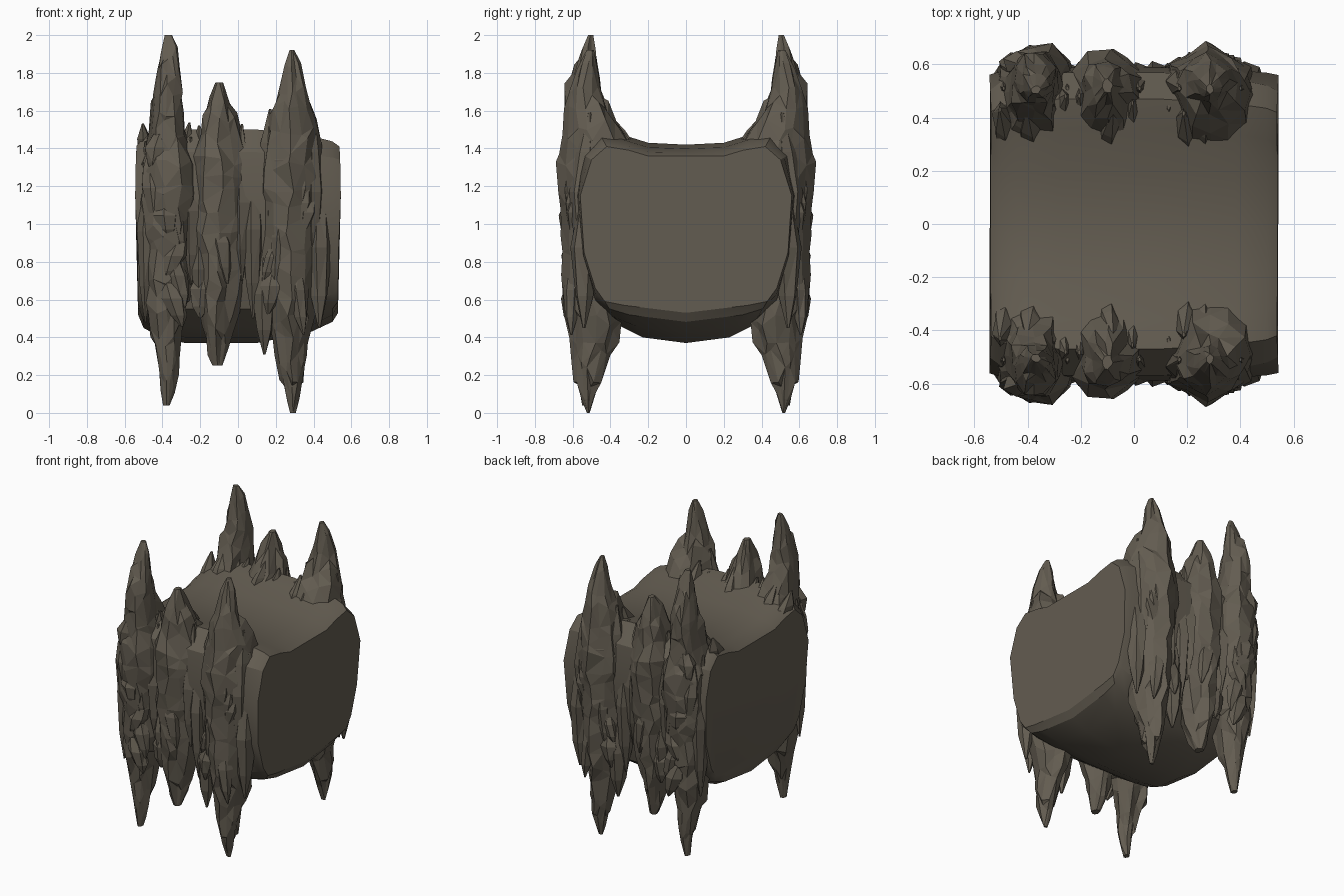
import bpy, bmesh, math, random

if "Cube" in bpy.data.objects:
    bpy.data.objects.remove(bpy.data.objects["Cube"])

random.seed(7)
rock = bpy.data.materials.new("dark brown stone")
rock.diffuse_color = (0.125, 0.108, 0.082, 1)
rock.use_nodes = True
rock.node_tree.nodes["Principled BSDF"].inputs["Base Color"].default_value = rock.diffuse_color


def finish(name, bm, mirror=False):
    bmesh.ops.recalc_face_normals(bm, faces=bm.faces)
    if mirror:
        bmesh.ops.triangulate(bm, faces=bm.faces)
    me = bpy.data.meshes.new(name)
    bm.to_mesh(me)
    bm.free()
    me.materials.append(rock)
    ob = bpy.data.objects.new(name, me)
    bpy.context.collection.objects.link(ob)
    if mirror:
        m = ob.modifiers.new("mirror front to back", 'MIRROR')
        m.use_axis = (False, True, False)
        m.use_mirror_merge = False
    return ob


def loft(bm, rings):
    rows = [[bm.verts.new(p) for p in r] for r in rings]
    n = len(rows[0])
    for a, b in zip(rows, rows[1:]):
        for i in range(n):
            bm.faces.new((a[i], a[(i + 1) % n], b[(i + 1) % n], b[i]))
    bm.faces.new(rows[0])
    bm.faces.new(rows[-1])


def sample(keys, z):
    for a, b in zip(keys, keys[1:]):
        if a[0] <= z <= b[0]:
            t = (z - a[0]) / (b[0] - a[0])
            return [p + (q - p) * t for p, q in zip(a, b)]
    return keys[-1]


# Side profile shared by all spires: (z, outer y, inner y), flaring into the cradle at 1.35
WALL = [(0, -.54, -.51), (.2, -.61, -.45), (.42, -.64, -.35), (.75, -.66, -.36), (1.2, -.69, -.36),
        (1.34, -.7, -.25), (1.45, -.69, -.29), (1.55, -.67, -.37), (1.7, -.65, -.44),
        (1.85, -.59, -.46), (2, -.52, -.49)]


def spire(bm, keys, inset, step=0.1, sides=12, jit=0.16):
    """Rough stone column; keys are (z, centre x, half width)."""
    z0, z1 = keys[0][0], keys[-1][0]
    n = round((z1 - z0) / step)
    flute = [1 + random.uniform(-jit, jit * 0.5) for _ in range(sides)]
    rings = []
    for k in range(n + 1):
        z = z0 + (z1 - z0) * k / n
        _, cx, w = sample(keys, z)
        _, yo, yi = sample(WALL, z)
        yo += inset
        cy, d = (yo + yi) / 2, min((yi - yo) / 2, 1.3 * w)
        ring = []
        for i in range(sides):
            a = math.tau * (i + random.uniform(-.25, .25)) / sides
            flute[i] = min(1.06, max(.82, flute[i] + random.uniform(-.06, .06)))
            r = flute[i] * (1 + random.uniform(-jit, jit) * 0.5)
            dz = random.uniform(-.45, .45) * step if 0 < k < n else 0
            ring.append((cx + w * r * math.cos(a), cy + d * r * math.sin(a), z + dz))
        rings.append(ring)
    loft(bm, rings)


def shard(bm, x, y, z0, z1, w, d, top=0.0, lean=0.0):
    """Pointed sliver from z0 to z1, widest in the middle; top shifts its tip in y."""
    h = z1 - z0
    rings = []
    for t, r in ((0, .1), (.2, .65), (.5, 1), (.75, .7), (1, .1)):
        s = max(0, t - .4) / .6
        rings.append([(x + lean * (t - .5) + w * r * math.cos(math.tau * i / 6 + .3) * random.uniform(.8, 1.15),
                       y + top * s + d * r * math.sin(math.tau * i / 6 + .3) * random.uniform(.85, 1.1),
                       z0 + h * t) for i in range(6)])
    loft(bm, rings)


# Cradle-shaped body: half profiles (y, z) lofted along x
FULL = [(0, .37), (.23, .4), (.35, .46), (.48, .55), (.55, .8), (.59, 1.15),
        (.57, 1.38), (.47, 1.5), (.36, 1.48), (.2, 1.43), (0, 1.42)]
END = [(0, .53), (.33, .57), (.43, .59), (.48, .66), (.54, .85), (.56, 1.15),
       (.5, 1.34), (.42, 1.41), (.3, 1.39), (.2, 1.36), (0, 1.36)]


def section(x, t, belly=0):
    half = [(a[0] + (b[0] - a[0]) * t, a[1] + (b[1] - a[1]) * t) for a, b in zip(FULL, END)]
    ring = half + [(-y, z) for y, z in half[-2:0:-1]]
    # belly pushes the side wall outward at mid height
    return [(x + belly * math.exp(-((z - 1.2) / .25) ** 2), y, z) for y, z in ring]


bm = bmesh.new()
loft(bm, [section(-.53, .95, -.015), section(-.5, .5), section(-.4, .15), section(-.28, 0),
          section(.1, 0), section(.38, .35), section(.5, .7), section(.53, 1, .015)])
body = finish("cradle_body", bm)
bpy.context.view_layer.objects.active = body
body.select_set(True)
bpy.ops.object.shade_smooth_by_angle(angle=math.radians(30))
body.select_set(False)

# Main spires along the front, mirrored to the back
LEFT = [(.04, -.38, .02), (.2, -.37, .05), (.42, -.38, .09), (.7, -.385, .135), (1.3, -.38, .165),
        (1.5, -.38, .11), (1.7, -.375, .085), (1.88, -.37, .06), (2, -.37, .02)]
MIDDLE = [(.25, -.11, .025), (.4, -.11, .07), (.65, -.1, .125), (1, -.095, .155), (1.35, -.095, .155),
          (1.5, -.1, .11), (1.63, -.105, .065), (1.75, -.1, .02)]
RIGHT = [(0, .29, .015), (.2, .285, .06), (.42, .28, .1), (.75, .275, .175), (1.35, .28, .185),
         (1.5, .28, .14), (1.7, .285, .075), (1.82, .285, .045), (1.92, .285, .015)]
for name, keys, inset in (("tall_left_spire", LEFT, 0), ("short_middle_spire", MIDDLE, .04),
                          ("tall_right_spire", RIGHT, .015)):
    bm = bmesh.new()
    spire(bm, keys, inset)
    finish(name, bm, True)

# Small side peaks and hanging points between the main spires
bm = bmesh.new()
for x, z0, z1, w in ((.14, .31, .95, .07), (.02, .7, 1.53, .06), (.17, .9, 1.61, .07),
                     (.4, .75, 1.59, .06), (-.25, .68, 1.46, .06), (.08, .5, 1.44, .06),
                     (-.49, .48, 1.44, .05), (.43, .45, 1.3, .07), (-.2, .52, 1.0, .05)):
    shard(bm, x, -.54, z0, z1, w, .08, .03)
finish("side_peaks", bm, True)

# Overlapping plates of stone on the outer faces of the spires
bm = bmesh.new()
for cx, half, yo, lo, hi in ((-.38, .1, -.63, .45, 1.6), (-.1, .09, -.59, .5, 1.5), (.28, .12, -.62, .4, 1.6)):
    for k in range(8):
        u = random.uniform(-1, 1)
        h = random.uniform(.25, .55)
        z0 = lo + (hi - lo - h) * (k + random.random()) / 8
        shard(bm, cx + half * u, yo + .04 * abs(u), z0, z0 + h,
              random.uniform(.045, .075), .05, .025, random.uniform(-.1, .1))
finish("outer_plates", bm, True)

# Jagged slivers sloping from the cradle floor up into the spires
bm = bmesh.new()
for cx, n, wide in ((-.38, 5, .13), (-.1, 5, .12), (.28, 6, .16)):
    for k in range(n):
        x = cx + wide * (2 * (k + .5) / n - 1)
        y = random.uniform(-.4, -.32)
        rise = (1 - abs(x - cx) / wide) * .1
        shard(bm, x, y, 1.2, 1.49 + rise + random.uniform(-.02, .03),
              random.uniform(.045, .065), .1, -.09, random.uniform(-.05, .05))
finish("inner_slivers", bm, True)
